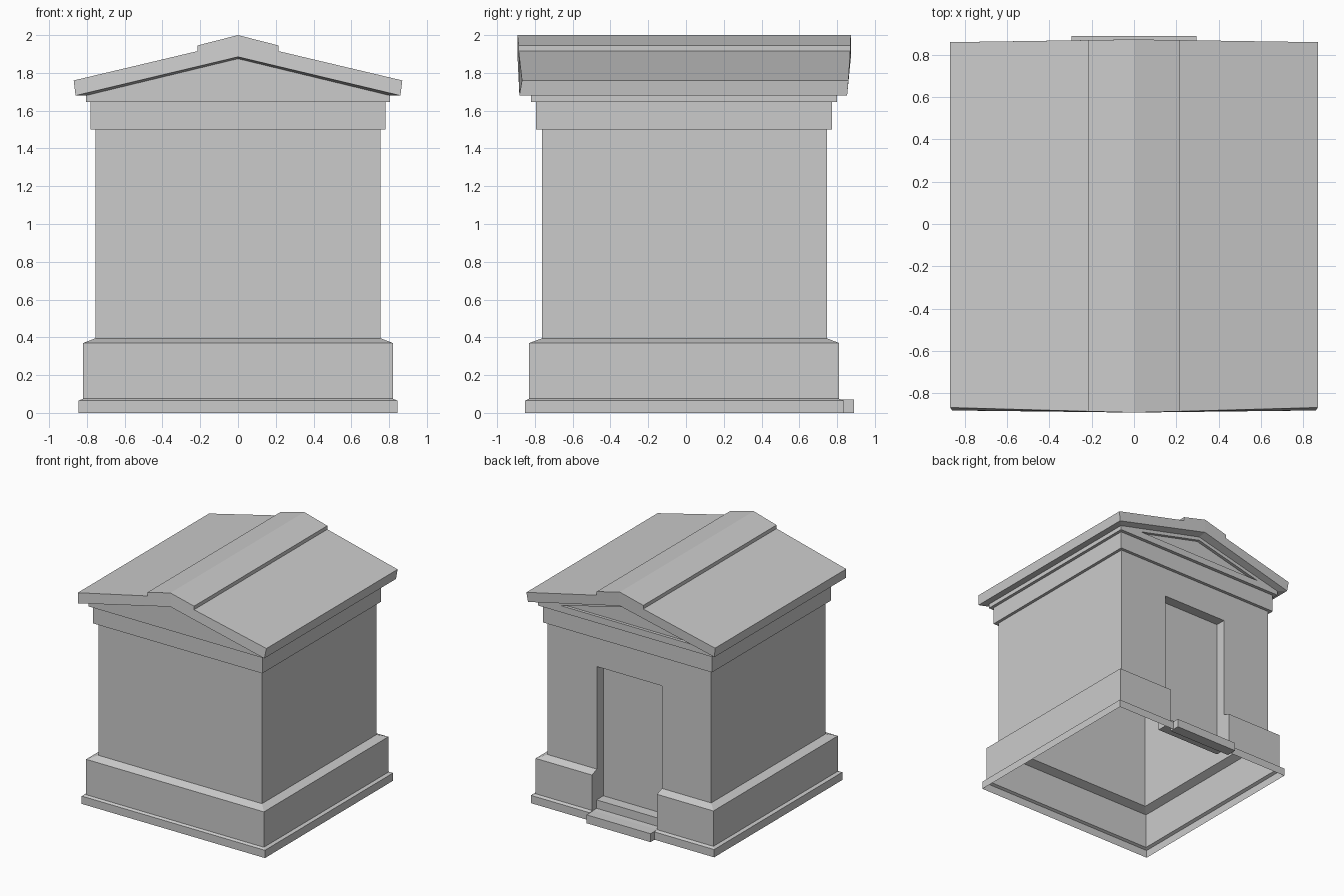
import bpy, bmesh

if "Cube" in bpy.data.objects:
    bpy.data.objects.remove(bpy.data.objects["Cube"])


def finish(name, bm):
    bmesh.ops.remove_doubles(bm, verts=bm.verts, dist=0.0005)
    bmesh.ops.recalc_face_normals(bm, faces=bm.faces)
    me = bpy.data.meshes.new(name)
    bm.to_mesh(me)
    bm.free()
    ob = bpy.data.objects.new(name, me)
    bpy.context.collection.objects.link(ob)
    return ob


def face(bm, pts):
    # Drop coincident neighbours so collapsed quads become clean triangles
    clean = []
    for p in pts:
        if p not in clean:
            clean.append(p)
    if len(clean) > 2:
        bm.faces.new([bm.verts.new(p) for p in clean])


def bridge(bm, a, b, closed=True):
    n = len(a)
    for i in range(n if closed else n - 1):
        j = (i + 1) % n
        face(bm, [a[i], a[j], b[j], b[i]])


def box(name, x0, x1, y0, y1, z0, z1):
    bm = bmesh.new()
    lo = [(x0, y0, z0), (x1, y0, z0), (x1, y1, z0), (x0, y1, z0)]
    hi = [(x, y, z1) for x, y, z in lo]
    bridge(bm, lo, hi)
    face(bm, lo)
    face(bm, hi)
    return finish(name, bm)


# Walls: hollow stacked rings, with the doorway niche folded into the back side
DOOR, NICHE = 0.30, 0.66


def ring(size, z, niche=False):
    hx, yf, yb = size
    yn = NICHE if niche else yb
    half = [(DOOR, yn, z), (DOOR, yb, z), (hx, yb, z), (hx, yf, z)]
    return half + [(-x, y, z) for x, y, z in reversed(half)]


plinth = (0.845, -0.852, 0.836)
base = (0.82, -0.83, 0.81)
wall = (0.755, -0.762, 0.746)
band = (0.78, -0.794, 0.772)
cornice = (0.805, -0.82, 0.80)
levels = [
    (plinth, 0), (plinth, 0.065),
    (base, 0.075, True), (base, 0.37, True),
    (wall, 0.395, True), (wall, 1.25, True), (wall, 1.25), (wall, 1.5),
    (band, 1.5), (band, 1.645), (cornice, 1.645), (cornice, 1.68),
]
bm = bmesh.new()
rings = [ring(*lv) for lv in levels]
for a, b in zip(rings, rings[1:]):
    bridge(bm, a, b)
finish("walls", bm)

# Entrance steps
box("lower_step", -0.295, 0.295, 0.80, 0.889, 0, 0.07)
box("door_sill", -DOOR, DOOR, NICHE, 0.75, 0.07, 0.14)

# Gabled roof with raised ridge strip and slightly pointed ends
bm = bmesh.new()


def gable_outline(y_ridge, y_top, y_bottom):
    k = y_top - y_ridge
    y_mid = y_ridge + k * 0.25
    top = [(0.87, y_top, 1.76), (0.215, y_mid, 1.915), (0.215, y_mid, 1.945)]
    top = top + [(0, y_ridge, 2.0)] + [(-x, y, z) for x, y, z in reversed(top)]
    low = [(0.86, y_bottom, 1.68), (0, y_ridge, 1.885), (-0.86, y_bottom, 1.68)]
    return top, low


def triangle(hx, y, z0, z1):
    return [(hx, y, z0), (0, y, z1), (-hx, y, z0)]


front_top, front_low = gable_outline(-0.892, -0.868, -0.882)
back_top, back_low = gable_outline(0.873, 0.86, 0.853)
bridge(bm, front_top, back_top, closed=False)
for top, low, y in ((front_top, front_low, -0.82), (back_top, back_low, 0.80)):
    # Raking fascia, split at the ridge, then soffit back to the pediment
    face(bm, top[:4] + [low[1], low[0]])
    face(bm, top[3:] + [low[2], low[1]])
    bridge(bm, low, triangle(0.805, y, 1.68, 1.875), closed=False)
for i, s in ((0, 1), (2, -1)):
    # Eave edge and eave soffit
    t = 0 if i == 0 else -1
    face(bm, [front_top[t], back_top[t], back_low[i], front_low[i]])
    face(bm, [front_low[i], back_low[i], (s * 0.805, 0.80, 1.68), (s * 0.805, -0.82, 1.68)])
finish("roof", bm)

# Pediments: plain at the front, recessed triangular panel over the door
bm = bmesh.new()
face(bm, triangle(0.805, -0.82, 1.68, 1.875))
finish("front_pediment", bm)

bm = bmesh.new()
outer = triangle(0.805, 0.80, 1.68, 1.875)
rim = triangle(0.60, 0.80, 1.70, 1.845)
panel = triangle(0.60, 0.775, 1.70, 1.845)
bridge(bm, outer, rim)
bridge(bm, rim, panel)
face(bm, panel)
finish("back_pediment", bm)
